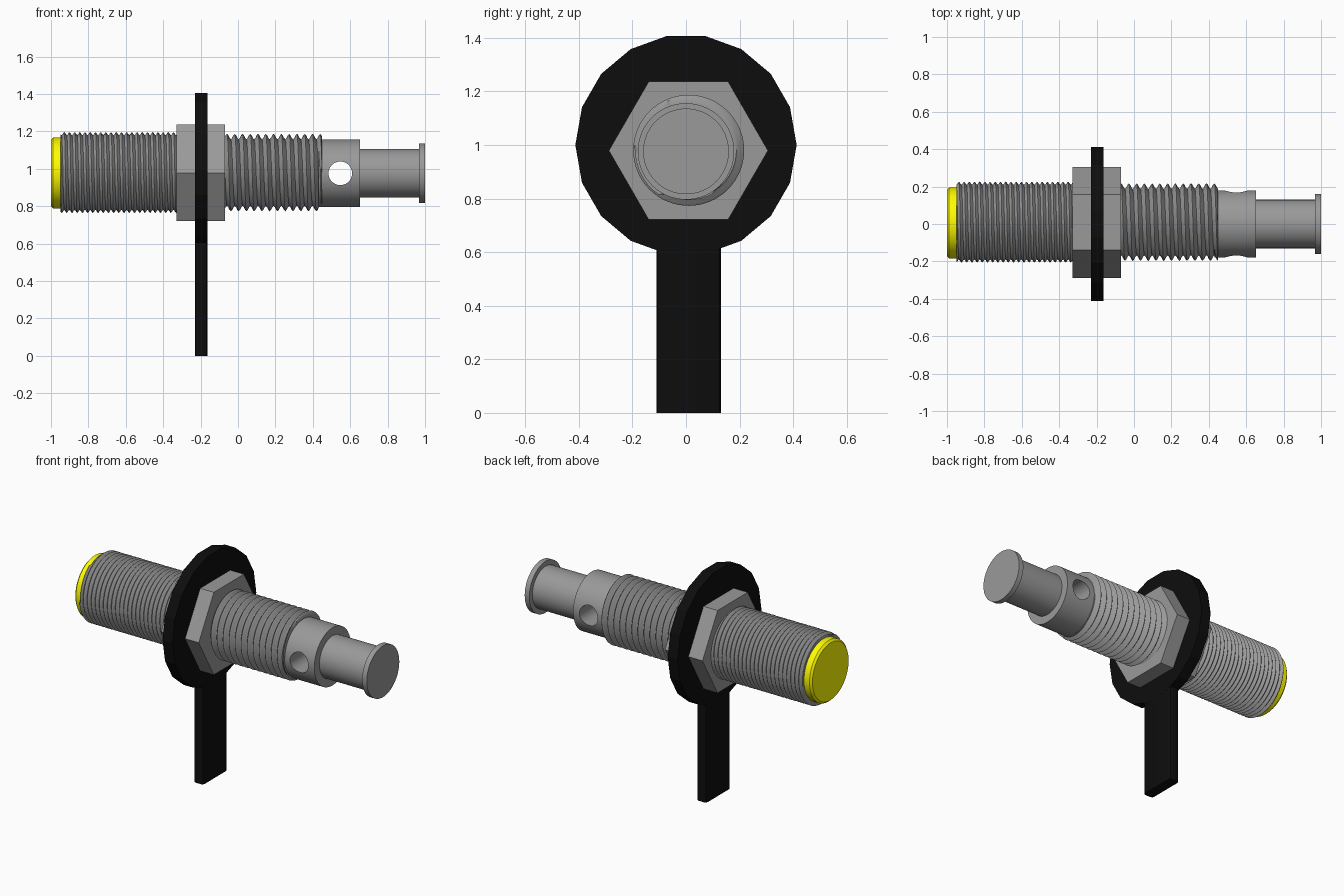
import bpy, bmesh
from math import sin, cos, pi, radians

if "Cube" in bpy.data.objects:
    bpy.data.objects.remove(bpy.data.objects["Cube"])


def material(name, rgb):
    m = bpy.data.materials.new(name)
    m.diffuse_color = (*rgb, 1)
    m.use_nodes = True
    m.node_tree.nodes["Principled BSDF"].inputs["Base Color"].default_value = m.diffuse_color
    return m


steel = material("steel", (0.32, 0.32, 0.32))
black = material("black", (0.004, 0.004, 0.004))
yellow = material("yellow", (1.0, 0.98, 0.0))


def shade(ob, angle):
    bpy.ops.object.select_all(action='DESELECT')
    ob.select_set(True)
    bpy.context.view_layer.objects.active = ob
    bpy.ops.object.shade_smooth_by_angle(angle=radians(angle))


def finish(bm, name, mat=steel, smooth=None):
    bmesh.ops.recalc_face_normals(bm, faces=bm.faces[:])
    me = bpy.data.meshes.new(name)
    bm.to_mesh(me)
    bm.free()
    ob = bpy.data.objects.new(name, me)
    bpy.context.collection.objects.link(ob)
    me.materials.append(mat)
    if smooth:
        shade(ob, smooth)
    return ob


def lathe(name, profile, cy, cz, n=64, mat=steel, smooth=None):
    """Closed solid turned about an axis parallel to x; profile is (x, radius)."""
    bm = bmesh.new()
    rings = [[bm.verts.new((x, cy + r * cos(2 * pi * j / n), cz + r * sin(2 * pi * j / n)))
              for j in range(n)] for x, r in profile]
    for a, b in zip(rings, rings[1:]):
        for j in range(n):
            bm.faces.new((a[j], a[(j + 1) % n], b[(j + 1) % n], b[j]))
    bm.faces.new(rings[0])
    bm.faces.new(rings[-1])
    return finish(bm, name, mat, smooth)


def thread(name, x0, x1, root, crest, turns, cy, cz, n=64, steps=6):
    """Helical thread, trimmed flat at both ends."""
    bm = bmesh.new()
    pitch = (x1 - x0) / turns
    rows = []
    for k in range(-2 * steps, (turns + 1) * steps + 1):
        row = []
        for j in range(n + 1):
            x = x0 + pitch * (k / steps + j / n)
            r = root + (crest - root) * (0.5 - 0.5 * cos(2 * pi * k / steps))
            if x <= x0 or x >= x1:
                x, r = min(max(x, x0), x1), root
            a = 2 * pi * j / n
            row.append(bm.verts.new((x, cy + r * cos(a), cz + r * sin(a))))
        rows.append(row)
    for a, b in zip(rows, rows[1:]):
        for j in range(n):
            bm.faces.new((a[j], a[j + 1], b[j + 1], b[j]))
    bmesh.ops.remove_doubles(bm, verts=bm.verts[:], dist=0.0002)
    bmesh.ops.holes_fill(bm, edges=[e for e in bm.edges if e.is_boundary], sides=0)
    return finish(bm, name, steel, 40)


# Sensing face
lathe("sensor_cap", [(-0.94, 0.19), (-0.988, 0.19), (-1.0, 0.178)], 0.005, 0.978,
      mat=yellow, smooth=30)

# Threaded barrel, either side of the nut
thread("front_thread", -0.95, -0.31, 0.2, 0.216, 23, 0.01, 0.98)
thread("rear_thread", -0.09, 0.45, 0.178, 0.207, 13, 0.01, 0.98)

# Plain sleeve with a cross hole
sleeve = lathe("rear_sleeve", [(0.43, 0.18), (0.652, 0.18)], 0.0, 0.976)
bpy.ops.mesh.primitive_cylinder_add(vertices=40, radius=0.063, depth=1,
                                    location=(0.547, 0, 0.976), rotation=(pi / 2, 0, 0))
cutter = bpy.context.object
cutter.name = "hole_cutter"
cutter.hide_render = True
cutter.data.materials.append(steel)
mod = sleeve.modifiers.new("cross_hole", 'BOOLEAN')
mod.operation, mod.solver, mod.object = 'DIFFERENCE', 'EXACT', cutter
bpy.context.view_layer.objects.active = sleeve
bpy.ops.object.modifier_apply(modifier=mod.name)
bpy.data.objects.remove(cutter, do_unlink=True)
shade(sleeve, 30)

# Rear rod and its end flange
lathe("rear_rod", [(0.64, 0.13), (0.968, 0.13), (0.968, 0.16), (1.0, 0.16)], 0.0, 0.976, smooth=30)

# Hex nut clamping the bracket
lathe("hex_nut", [(-0.328, 0.297), (-0.069, 0.297)], 0.009, 0.979, n=6)

# Bracket: faceted disc and post with softened upright edges
lathe("bracket_disc", [(-0.231, 0.413), (-0.163, 0.413)], 0.0, 1.0, n=18, mat=black)
bm = bmesh.new()
bmesh.ops.create_cube(bm, size=1)
for v in bm.verts:
    v.co = (-0.197 + v.co.x * 0.067, 0.01 + v.co.y * 0.24, 0.325 + v.co.z * 0.65)
upright = [e for e in bm.edges if abs(e.verts[0].co.z - e.verts[1].co.z) > 0.1]
bmesh.ops.bevel(bm, geom=upright, offset=0.014, segments=2, profile=0.5, affect='EDGES')
finish(bm, "bracket_post", black, 40)
